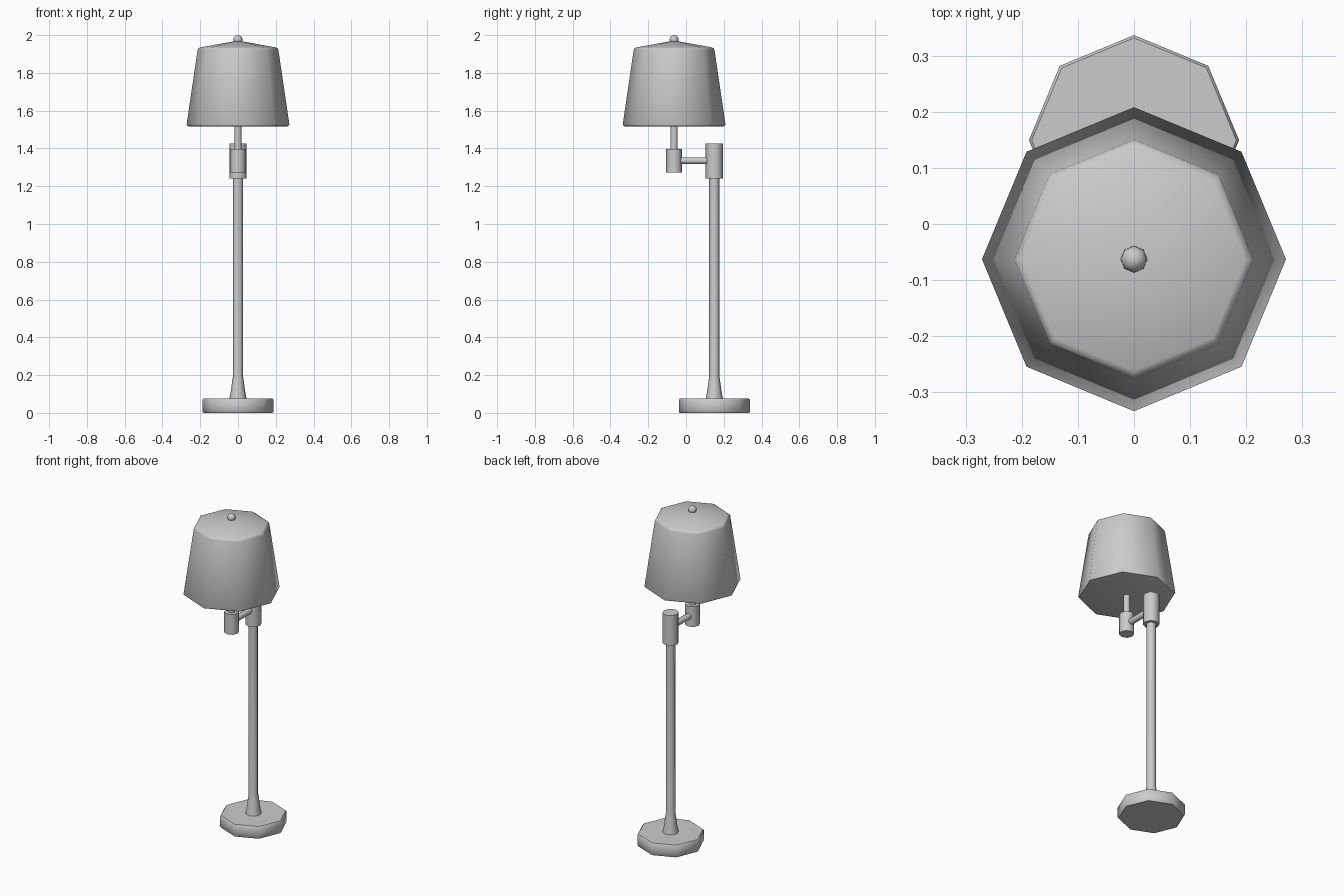
import bpy, bmesh, math
from mathutils import Matrix

if "Cube" in bpy.data.objects:
    bpy.data.objects.remove(bpy.data.objects["Cube"])

SIDES = 8
POLE_Y, LIGHT_Y = 0.15, -0.063


def lathe(name, profile, y, angle=50):
    """Revolve a bottom-to-top (radius, z) profile into a closed eight-sided solid."""
    bm = bmesh.new()
    rings = []
    for r, z in profile:
        rings.append([bm.verts.new((r * math.cos(math.tau * i / SIDES),
                                    r * math.sin(math.tau * i / SIDES), z))
                      for i in range(SIDES)])
    for a, b in zip(rings, rings[1:]):
        for i in range(SIDES):
            j = (i + 1) % SIDES
            bm.faces.new((a[i], a[j], b[j], b[i]))
    bm.faces.new(rings[0][::-1])
    bm.faces.new(rings[-1])
    bmesh.ops.remove_doubles(bm, verts=bm.verts, dist=1e-5)
    bmesh.ops.recalc_face_normals(bm, faces=bm.faces)
    return finish(name, bm, (0, y, 0), angle)


def finish(name, bm, location, angle):
    mesh = bpy.data.meshes.new(name)
    bm.to_mesh(mesh)
    bm.free()
    obj = bpy.data.objects.new(name, mesh)
    obj.location = location
    bpy.context.collection.objects.link(obj)
    bpy.ops.object.select_all(action='DESELECT')
    obj.select_set(True)
    bpy.context.view_layer.objects.active = obj
    bpy.ops.object.shade_smooth_by_angle(angle=math.radians(angle))
    return obj


# Octagonal foot with softened rims
lathe("base", [(0.183, 0), (0.188, 0.006), (0.188, 0.069), (0.183, 0.075)], POLE_Y)

# Pole with a flared foot
lathe("pole", [(0.046, 0.07), (0.037, 0.12), (0.03, 0.175), (0.027, 0.19),
               (0.027, 1.25)], POLE_Y)

# Two swivel sleeves
lathe("pole_sleeve", [(0.046, 1.24), (0.046, 1.425)], POLE_Y)
lathe("light_sleeve", [(0.042, 1.272), (0.042, 1.397)], LIGHT_Y)

# Horizontal arm joining the sleeves
bm = bmesh.new()
turn = Matrix.Rotation(math.pi / 2, 4, 'X')
bmesh.ops.create_cone(bm, cap_ends=True, segments=SIDES, radius1=0.018, radius2=0.018,
                      depth=POLE_Y - LIGHT_Y - 0.05, matrix=turn)
finish("arm", bm, (0, (POLE_Y + LIGHT_Y) / 2, 1.335), 50)

# Stem under the shade
lathe("stem", [(0.019, 1.39), (0.019, 1.53)], LIGHT_Y)

# Closed tapered shade with a shallow roof
lathe("shade", [(0.26, 1.517), (0.268, 1.519), (0.272, 1.527), (0.214, 1.921),
                (0.21, 1.93), (0.2, 1.935), (0.0, 1.971)], LIGHT_Y)

# Finial ball
bm = bmesh.new()
bmesh.ops.create_uvsphere(bm, u_segments=SIDES, v_segments=8, radius=0.024)
finish("finial", bm, (0, LIGHT_Y, 1.976), 50)
